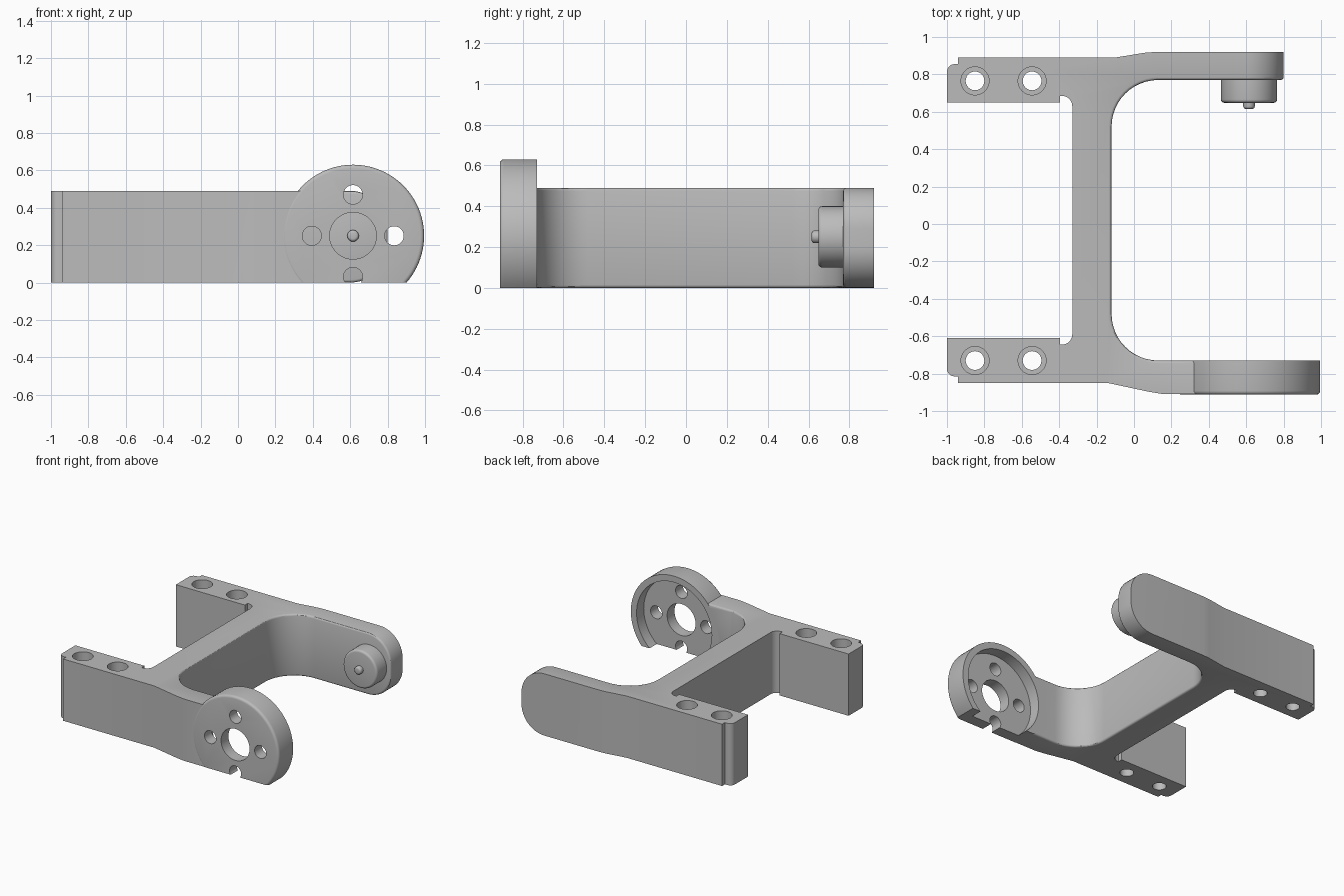
import bpy, bmesh, math
from mathutils import Matrix, Vector

if "Cube" in bpy.data.objects:
    bpy.data.objects.remove(bpy.data.objects["Cube"])

H = 0.49                 # frame height
CX, CZ = 0.615, 0.25     # pivot axis

grey = bpy.data.materials.new("grey plastic")
grey.diffuse_color = (0.5, 0.5, 0.5, 1)
grey.use_nodes = True
grey.node_tree.nodes["Principled BSDF"].inputs["Base Color"].default_value = grey.diffuse_color


def make_object(name, bm):
    bmesh.ops.recalc_face_normals(bm, faces=bm.faces)
    me = bpy.data.meshes.new(name)
    bm.to_mesh(me)
    bm.free()
    me.materials.append(grey)
    ob = bpy.data.objects.new(name, me)
    bpy.context.collection.objects.link(ob)
    return ob


def cylinder(name, r, a, b, x, other, axis="Y", seg=48, bevel=0, bevel_at=None):
    """Cylinder from a to b along an axis; other is z (axis Y) or y (axis Z)."""
    bm = bmesh.new()
    bmesh.ops.create_cone(bm, cap_ends=True, segments=seg, radius1=r, radius2=r, depth=b - a)
    mid = (a + b) / 2
    if axis == "Y":
        bmesh.ops.rotate(bm, verts=bm.verts, matrix=Matrix.Rotation(math.pi / 2, 3, "X"))
        bmesh.ops.translate(bm, verts=bm.verts, vec=(x, mid, other))
    else:
        bmesh.ops.translate(bm, verts=bm.verts, vec=(x, other, mid))
    if bevel:
        rim = [e for e in bm.edges if all(abs(v.co.y - bevel_at) < 1e-4 for v in e.verts)]
        bmesh.ops.bevel(bm, geom=rim, offset=bevel, segments=4, profile=0.5, affect="EDGES")
    return make_object(name, bm)


def boolean(ob, other, op):
    m = ob.modifiers.new("bool", "BOOLEAN")
    m.operation, m.solver, m.object = op, "EXACT", other
    bpy.context.view_layer.objects.active = ob
    bpy.ops.object.modifier_apply(modifier=m.name)
    bpy.data.objects.remove(other)


def arc(cx, cy, r, a0, a1, n=12):
    return [(cx + r * math.cos(math.radians(a0 + (a1 - a0) * i / n)),
             cy + r * math.sin(math.radians(a0 + (a1 - a0) * i / n))) for i in range(n + 1)]


# Frame outline seen from above, counter-clockwise
outline = [(-1, -0.61)] + arc(-0.96, -0.775, 0.04, 180, 270, 5) + [(-0.94, -0.815), (-0.94, -0.85)]
outline += [(-0.14, -0.85), (0.08, -0.897), (0.16, -0.91), (0.62, -0.91), (0.62, -0.73)]
outline += arc(0.13, -0.48, 0.25, 270, 180) + arc(0.13, 0.52, 0.25, 180, 90)
outline += [(0.8, 0.77), (0.8, 0.92), (0.12, 0.92), (0.06, 0.916), (-0.1, 0.89)]
outline += [(-0.94, 0.89), (-0.94, 0.855)] + arc(-0.96, 0.815, 0.04, 90, 180, 5)
outline += [(-1, 0.65), (-0.395, 0.65), (-0.395, 0.685)]
outline += arc(-0.385, 0.63, 0.055, 90, 0, 6) + arc(-0.385, -0.59, 0.055, 0, -90, 6)
outline += [(-0.395, -0.645), (-0.395, -0.61)]

bm = bmesh.new()
base = bm.faces.new([bm.verts.new((x, y, 0)) for x, y in outline])
ext = bmesh.ops.extrude_face_region(bm, geom=[base])
bmesh.ops.translate(bm, verts=[g for g in ext["geom"] if isinstance(g, bmesh.types.BMVert)],
                    vec=(0, 0, H))
bmesh.ops.recalc_face_normals(bm, faces=bm.faces)

# Round the tip of the back arm
tip = [e for e in bm.edges if all(abs(v.co.x - 0.8) < 1e-4 for v in e.verts)
       and abs(e.verts[0].co.z - e.verts[1].co.z) < 1e-4]
bmesh.ops.bevel(bm, geom=tip, offset=0.2, segments=12, profile=0.5, affect="EDGES")

# Soften the inside rim of the fork
bm.normal_update()
rim = []
for e in bm.edges:
    m = (e.verts[0].co + e.verts[1].co) / 2
    if m.x > -0.125 and -0.74 < m.y < 0.78 and len(e.link_faces) == 2 and e.calc_face_angle() > 1:
        rim.append(e)
bmesh.ops.bevel(bm, geom=rim, offset=0.015, segments=3, profile=0.5, affect="EDGES")
frame = make_object("fork_frame", bm)

# Round housing on the front arm
boolean(frame, cylinder("housing", 0.38, -0.912, -0.73, CX, CZ, seg=96,
                        bevel=0.02, bevel_at=-0.912), "UNION")
boolean(frame, cylinder("recess_cutter", 0.33, -0.82, -0.6, CX, CZ, seg=96), "DIFFERENCE")
boolean(frame, cylinder("shaft_cutter", 0.125, -1, -0.6, CX, CZ), "DIFFERENCE")
for dx, dz in ((0.22, 0), (-0.22, 0), (0, 0.22), (0, -0.22)):
    boolean(frame, cylinder("bolt_cutter", 0.051, -1, -0.6, CX + dx, CZ + dz, seg=32), "DIFFERENCE")

# Flat underside
bm = bmesh.new()
bmesh.ops.create_cube(bm, size=1)
bmesh.ops.scale(bm, verts=bm.verts, vec=(1.2, 0.6, 0.5))
bmesh.ops.translate(bm, verts=bm.verts, vec=(CX, -0.82, -0.25))
boolean(frame, make_object("floor_cutter", bm), "DIFFERENCE")

# Counterbored mounting holes in the two rear blocks
for y in (0.765, -0.73):
    for x in (-0.85, -0.545):
        boolean(frame, cylinder("bore_cutter", 0.05, -0.1, 0.6, x, y, "Z", 32), "DIFFERENCE")
        boolean(frame, cylinder("counterbore_cutter", 0.075, 0.29, 0.6, x, y, "Z", 32), "DIFFERENCE")

# Pivot boss and its locating pin on the back arm
boss = cylinder("pivot_boss", 0.15, 0.648, 0.78, CX, CZ, seg=64, bevel=0.018, bevel_at=0.648)
pin = cylinder("pivot_pin", 0.031, 0.615, 0.66, CX, CZ, seg=32, bevel=0.015, bevel_at=0.615)

for ob in (frame, boss, pin):
    bpy.ops.object.select_all(action="DESELECT")
    ob.select_set(True)
    bpy.context.view_layer.objects.active = ob
    bpy.ops.object.shade_smooth_by_angle(angle=math.radians(30))
